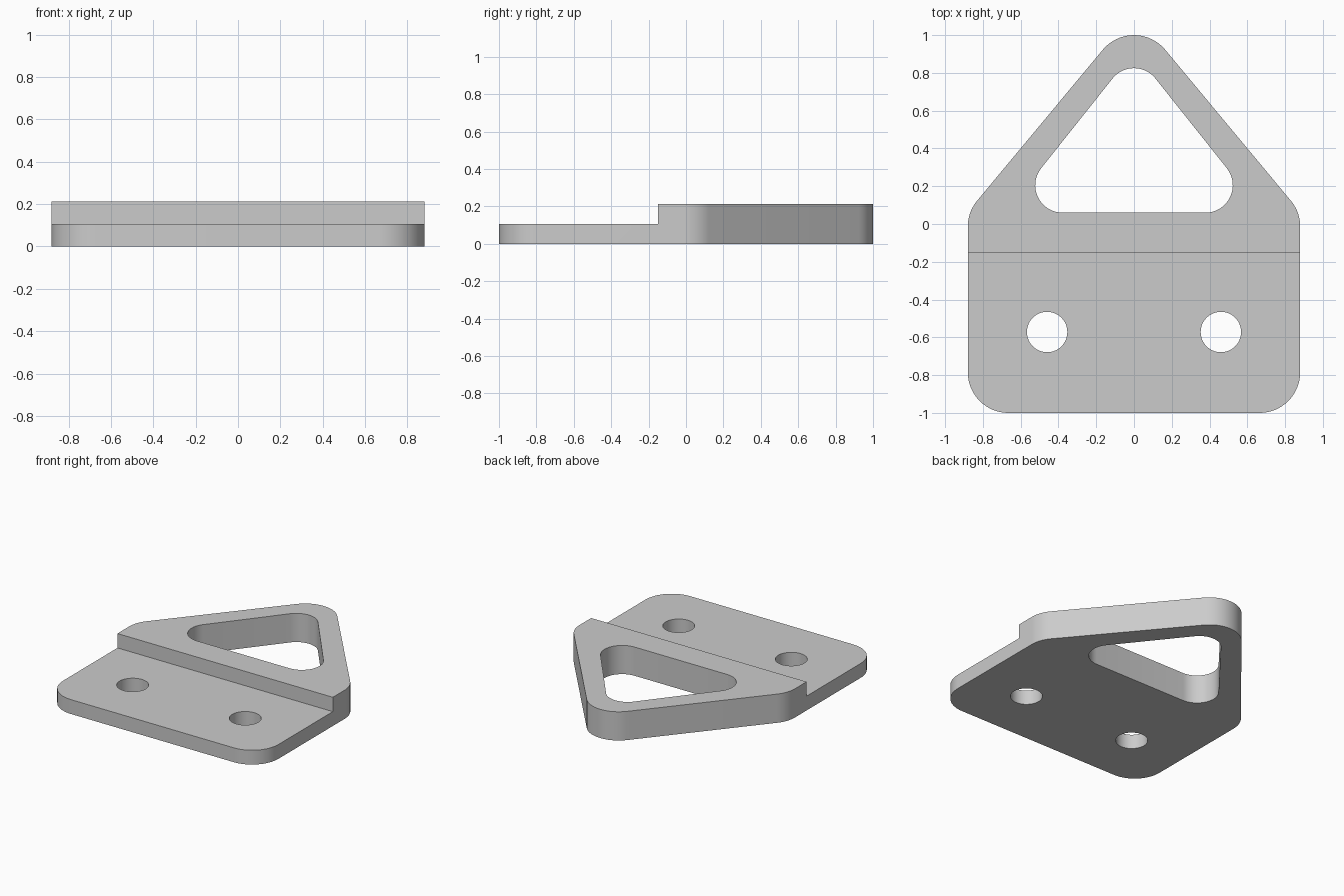
import bpy, bmesh, math
from mathutils import Vector

cube = bpy.data.objects.get("Cube")
if cube:
    bpy.data.objects.remove(cube, do_unlink=True)

grey = bpy.data.materials.new("plain grey")
grey.use_nodes = True
colour = (0.6, 0.6, 0.6, 1)
grey.diffuse_color = colour
grey.node_tree.nodes["Principled BSDF"].inputs["Base Color"].default_value = colour


def rounded_outline(centres, radius, steps=16):
    """Outline around equal circles at counter-clockwise centres."""
    points = []
    pts = [Vector(c) for c in centres]
    for i, c in enumerate(pts):
        d_in = c - pts[i - 1]
        d_out = pts[(i + 1) % len(pts)] - c
        start = math.atan2(d_in.y, d_in.x) - math.pi / 2
        turn = (math.atan2(d_out.y, d_out.x) - math.pi / 2 - start) % math.tau
        for k in range(steps + 1):
            a = start + turn * k / steps
            points.append((c.x + radius * math.cos(a), c.y + radius * math.sin(a)))
    return points


def circle(x, y, radius, sides=48):
    return [(x + radius * math.cos(math.tau * k / sides),
             y + radius * math.sin(math.tau * k / sides)) for k in range(sides)]


def prism(name, outline, z0, z1):
    bm = bmesh.new()
    face = bm.faces.new([bm.verts.new((x, y, z0)) for x, y in outline])
    result = bmesh.ops.extrude_face_region(bm, geom=[face])
    top = [v for v in result["geom"] if isinstance(v, bmesh.types.BMVert)]
    bmesh.ops.translate(bm, verts=top, vec=(0, 0, z1 - z0))
    bmesh.ops.recalc_face_normals(bm, faces=bm.faces)
    mesh = bpy.data.meshes.new(name)
    bm.to_mesh(mesh)
    bm.free()
    mesh.materials.append(grey)
    obj = bpy.data.objects.new(name, mesh)
    bpy.context.collection.objects.link(obj)
    return obj


thick, thin, step_y = 0.212, 0.106, -0.15

# Plate with a square front and a tapered back
plate = prism("hanger_plate", rounded_outline(
    [(-0.665, -0.785), (0.665, -0.785), (0.665, -0.014),
     (0, 0.785), (-0.665, -0.014)], 0.215), 0, thick)

# Cutters: lowered front step, triangular window, two screw holes
cutters = [
    prism("step_cutter", [(-1.2, -1.2), (1.2, -1.2), (1.2, step_y), (-1.2, step_y)],
          thin, 0.5),
    prism("window_cutter", rounded_outline(
        [(-0.378, 0.205), (0.378, 0.205), (0, 0.68)], 0.145), -0.2, 0.5),
]
for side, x in (("right", -0.46), ("left", 0.46)):
    cutters.append(prism(side + "_hole_cutter", circle(x, -0.572, 0.107), -0.2, 0.5))

bpy.ops.object.select_all(action="DESELECT")
bpy.context.view_layer.objects.active = plate
plate.select_set(True)
for cutter in cutters:
    mod = plate.modifiers.new(cutter.name, "BOOLEAN")
    mod.operation = "DIFFERENCE"
    mod.solver = "EXACT"
    mod.object = cutter
    bpy.ops.object.modifier_apply(modifier=mod.name)
for cutter in cutters:
    bpy.data.objects.remove(cutter, do_unlink=True)

# Smooth rounded walls, crisp rims
bpy.ops.object.shade_smooth_by_angle(angle=math.radians(30))
